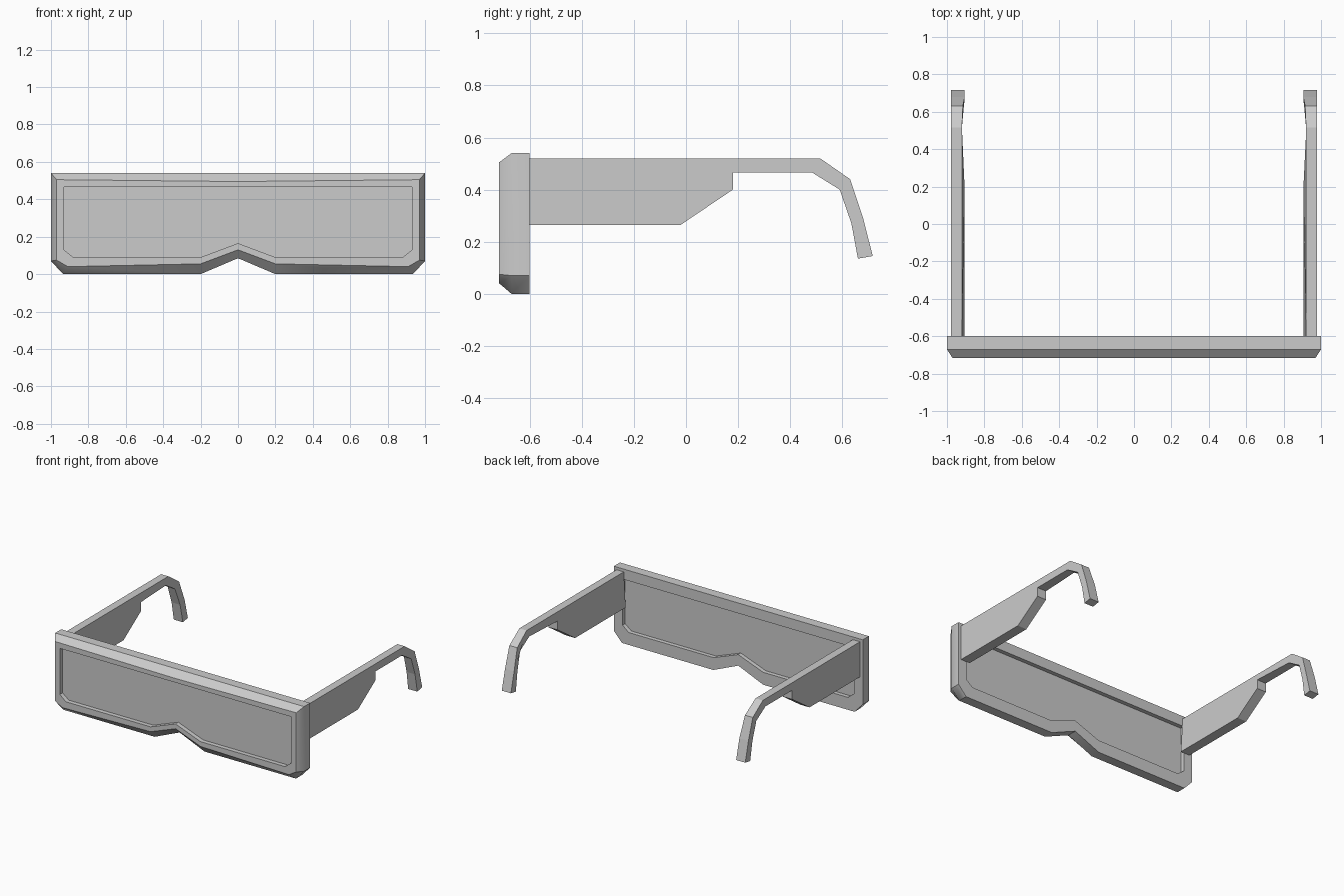
import bpy
import bmesh
from math import radians

cube = bpy.data.objects.get("Cube")
if cube:
    bpy.data.objects.remove(cube)

# One plain grey for every part
grey = bpy.data.materials.new("plain_grey")
grey.use_nodes = True
COLOUR = (0.6, 0.6, 0.6, 1)
grey.diffuse_color = COLOUR
grey.node_tree.nodes["Principled BSDF"].inputs["Base Color"].default_value = COLOUR


def ring(half, y):
    """Mirror a half outline (top centre to bottom centre) into a loop at depth y."""
    other = [(-x, z) for x, z in reversed(half[1:-1])]
    return [(x, y, z) for x, z in half + other]


def loft(name, rings, closed=False, smooth=None):
    """Skin rings of equal length; join the last to the first, or cap both ends."""
    bm = bmesh.new()
    loops = [[bm.verts.new(p) for p in r] for r in rings]
    pairs = list(zip(loops, loops[1:]))
    if closed:
        pairs.append((loops[-1], loops[0]))
    else:
        bm.faces.new(loops[0])
        bm.faces.new(loops[-1])
    for a, b in pairs:
        for i in range(len(a)):
            j = (i + 1) % len(a)
            bm.faces.new((a[i], a[j], b[j], b[i]))
    bmesh.ops.recalc_face_normals(bm, faces=bm.faces)
    mesh = bpy.data.meshes.new(name)
    bm.to_mesh(mesh)
    bm.free()
    mesh.materials.append(grey)
    obj = bpy.data.objects.new(name, mesh)
    bpy.context.collection.objects.link(obj)
    if smooth:
        bpy.ops.object.select_all(action="DESELECT")
        obj.select_set(True)
        bpy.context.view_layer.objects.active = obj
        bpy.ops.object.shade_smooth_by_angle(angle=radians(smooth))
    return obj


# Front frame: chamfered rim around an open window with a nose notch
outer = [(0, 0.54), (1, 0.54), (1, 0.07), (0.935, 0), (0.2, 0), (0, 0.085)]
face = [(0, 0.495), (0.97, 0.505), (0.97, 0.075), (0.91, 0.04), (0.2, 0.055), (0, 0.13)]
window = [(0, 0.465), (0.93, 0.465), (0.93, 0.13), (0.88, 0.09), (0.2, 0.09), (0, 0.165)]
loft("front_frame",
     [ring(outer, -0.6), ring(outer, -0.67), ring(face, -0.717),
      ring(window, -0.717), ring(window, -0.6)], closed=True, smooth=40)

# Lens: a single slab recessed on both sides
loft("lens", [ring(window, -0.685), ring(window, -0.63)])

# Temples: side profile as (y, z, inner x), extruded out to a flat outer face
profile = [(-0.6, 0.52, 0.92), (0.515, 0.52, 0.92), (0.63, 0.44, 0.915),
           (0.68, 0.29, 0.905), (0.717, 0.145, 0.905), (0.66, 0.135, 0.905),
           (0.635, 0.27, 0.91), (0.59, 0.4, 0.92), (0.485, 0.465, 0.92),
           (0.18, 0.465, 0.905), (0.18, 0.4, 0.905), (-0.02, 0.265, 0.905),
           (-0.6, 0.265, 0.905)]
for side, s in (("left", 1), ("right", -1)):
    inner = [(s * x, y, z) for y, z, x in profile]
    outside = [(s * 0.978, y, z) for y, z, x in profile]
    loft(side + "_temple", [inner, outside])
